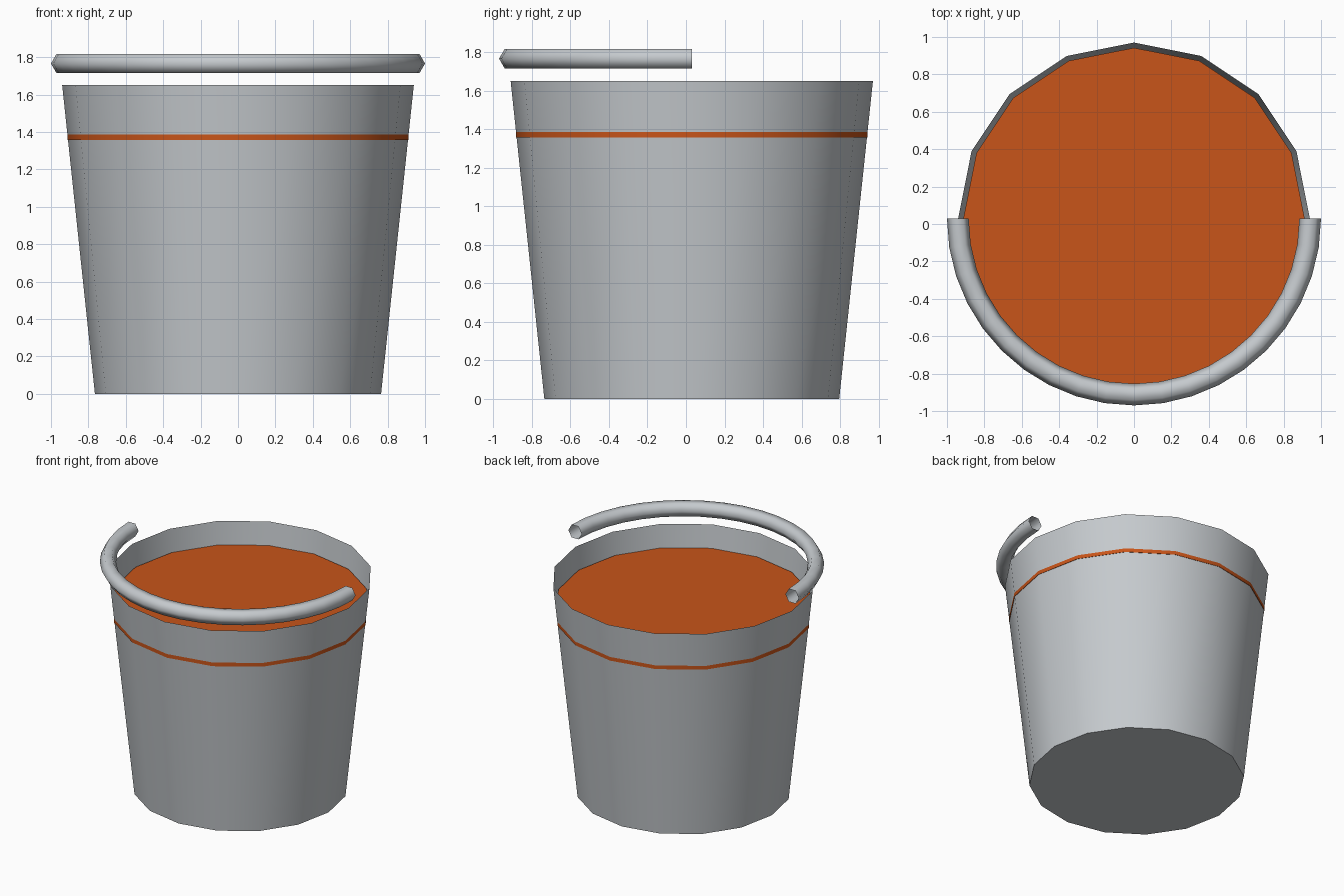
import bpy
import bmesh
from math import sin, cos, pi, radians

if "Cube" in bpy.data.objects:
    bpy.data.objects.remove(bpy.data.objects["Cube"], do_unlink=True)

CENTRE_Y = 0.03
SIDES = 16
RIM_Z, RIM_R, BASE_R = 1.65, 0.94, 0.765


def make_material(name, rgb):
    mat = bpy.data.materials.new(name)
    mat.use_nodes = True
    colour = (*rgb, 1.0)
    mat.diffuse_color = colour
    mat.node_tree.nodes["Principled BSDF"].inputs["Base Color"].default_value = colour
    return mat


def ring(bm, radius, z):
    steps = [2 * pi * i / SIDES for i in range(SIDES)]
    return [bm.verts.new((radius * cos(a), radius * sin(a), z)) for a in steps]


def bridge(bm, lower, upper):
    n = len(lower)
    for i in range(n):
        j = (i + 1) % n
        bm.faces.new((lower[i], lower[j], upper[j], upper[i]))


def finish(bm, name, mat, angle):
    mesh = bpy.data.meshes.new(name)
    bm.to_mesh(mesh)
    bm.free()
    obj = bpy.data.objects.new(name, mesh)
    obj.location.y = CENTRE_Y
    bpy.context.collection.objects.link(obj)
    mesh.materials.append(mat)
    bpy.ops.object.select_all(action='DESELECT')
    obj.select_set(True)
    bpy.context.view_layer.objects.active = obj
    bpy.ops.object.shade_smooth_by_angle(angle=radians(angle))


metal = make_material("grey metal", (0.56, 0.59, 0.615))
liquid = make_material("orange liquid", (0.58, 0.09, 0.01))

# Tapered thin-walled bucket with a closed base
bm = bmesh.new()
base, rim = ring(bm, BASE_R, 0), ring(bm, RIM_R, RIM_Z)
bridge(bm, base, rim)
bm.faces.new(base[::-1])
finish(bm, "bucket", metal, 30)

# Straight-sided liquid slab, its lower edge poking through the tapering wall
bm = bmesh.new()
low, high = ring(bm, 0.912, 1.357), ring(bm, 0.912, 1.475)
bridge(bm, low, high)
bm.faces.new(low[::-1])
bm.faces.new(high)
finish(bm, "liquid", liquid, 30)

# Half-ring handle: open hexagonal tube swept around the front
bm = bmesh.new()
SEGMENTS, TUBE_SIDES, TUBE_R = 20, 6, 0.058
previous = None
for s in range(SEGMENTS + 1):
    a = pi + pi * s / SEGMENTS
    section = []
    for k in range(TUBE_SIDES):
        t = 2 * pi * k / TUBE_SIDES
        r = 1.0 - TUBE_R + TUBE_R * cos(t)
        section.append(bm.verts.new((r * cos(a), r * sin(a), 1.766 + TUBE_R * sin(t))))
    if previous:
        bridge(bm, section, previous)
    previous = section
bmesh.ops.recalc_face_normals(bm, faces=bm.faces)
finish(bm, "handle", metal, 80)
